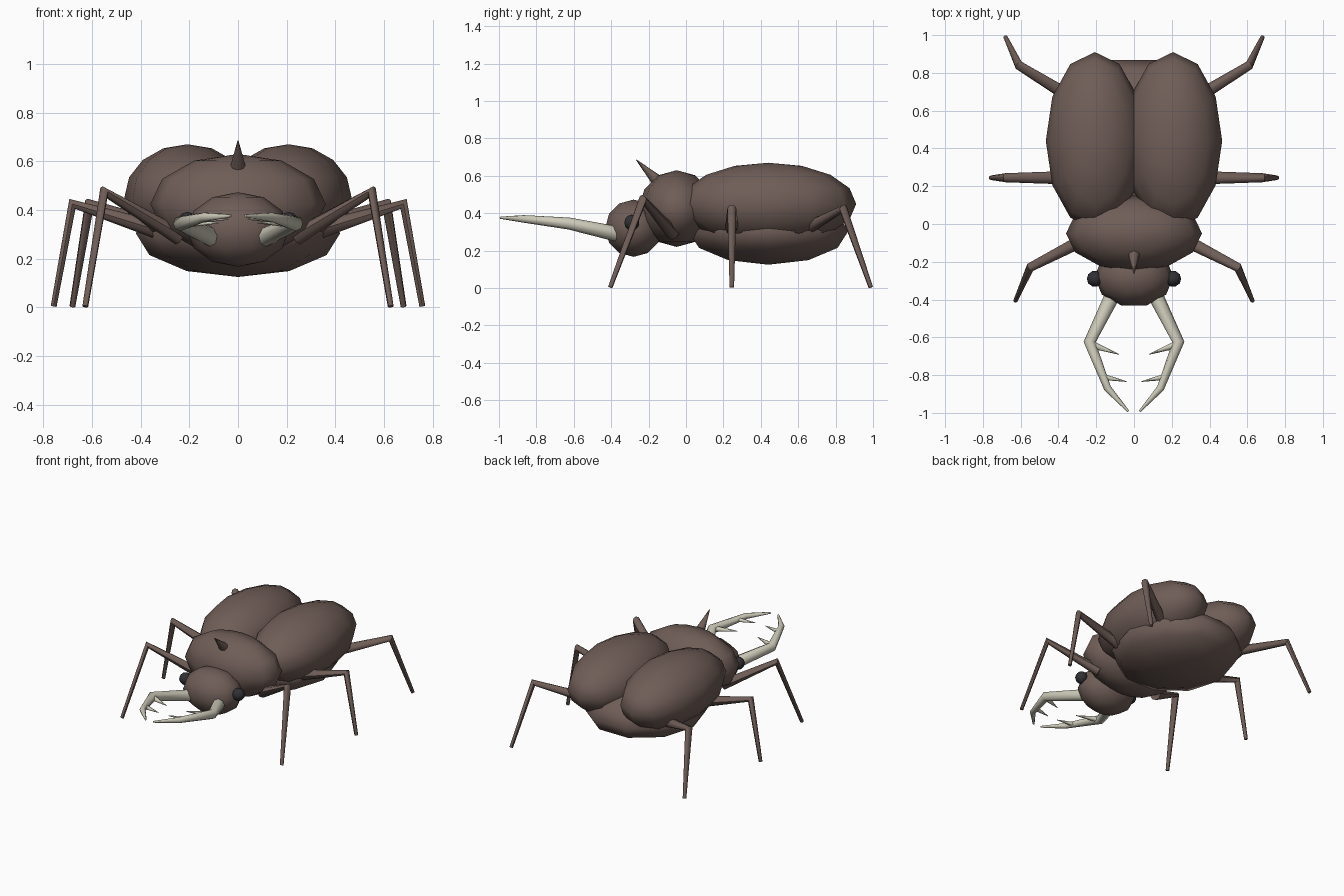
import bpy, bmesh, math
from mathutils import Matrix

if "Cube" in bpy.data.objects:
    bpy.data.objects.remove(bpy.data.objects["Cube"])


def material(name, rgb):
    m = bpy.data.materials.new(name)
    m.diffuse_color = (*rgb, 1)
    m.use_nodes = True
    m.node_tree.nodes["Principled BSDF"].inputs["Base Color"].default_value = m.diffuse_color
    return m


SHELL = material("brown_shell", (0.16, 0.11, 0.095))
BONE = material("pale_horn", (0.62, 0.60, 0.49))
DARK = material("dark_eye", (0.03, 0.03, 0.035))


def add(name, mesh, mat, angle=180):
    ob = bpy.data.objects.new(name, mesh)
    bpy.context.collection.objects.link(ob)
    mesh.materials.clear()
    mesh.materials.append(mat)
    bpy.ops.object.select_all(action='DESELECT')
    ob.select_set(True)
    bpy.context.view_layer.objects.active = ob
    bpy.ops.object.shade_smooth_by_angle(angle=math.radians(angle))
    return ob


def ellipsoid(name, center, radii, segs, rings, mat=SHELL):
    # half-step turn puts a vertex on each side (+-x) for 10-sided bodies
    turn = math.pi / 10 if segs == 10 else 0
    bm = bmesh.new()
    bmesh.ops.create_uvsphere(
        bm, u_segments=segs, v_segments=rings, radius=1,
        matrix=Matrix.Translation(center) @ Matrix.Diagonal((*radii, 1)) @ Matrix.Rotation(turn, 4, 'Z'))
    mesh = bpy.data.meshes.new(name)
    bm.to_mesh(mesh)
    bm.free()
    return add(name, mesh, mat)


def tube(name, points, radii, mat=SHELL):
    # tapered eight-sided limb along a polyline
    cu = bpy.data.curves.new(name, 'CURVE')
    cu.dimensions = '3D'
    cu.bevel_depth = 1
    cu.bevel_resolution = 2
    cu.use_fill_caps = True
    sp = cu.splines.new('POLY')
    sp.points.add(len(points) - 1)
    for p, co, r in zip(sp.points, points, radii):
        p.co = (*co, 1)
        p.radius = r
    tmp = bpy.data.objects.new("tmp", cu)
    bpy.context.collection.objects.link(tmp)
    dg = bpy.context.evaluated_depsgraph_get()
    mesh = bpy.data.meshes.new_from_object(tmp.evaluated_get(dg))
    bpy.data.objects.remove(tmp)
    return add(name, mesh, mat, 50)


# body
ellipsoid("abdomen", (0, 0.44, 0.305), (0.42, 0.45, 0.18), 10, 6)
ellipsoid("thorax", (0, -0.05, 0.425), (0.36, 0.2, 0.205), 12, 6)
ellipsoid("head", (0, -0.28, 0.32), (0.21, 0.16, 0.153), 10, 6)

# spine on the thorax
tube("thorax_spine", [(0, -0.15, 0.57), (0, -0.265, 0.685)], [0.034, 0.002])

LEGS = {
    "front_leg": [(0.24, -0.07, 0.29), (0.55, -0.23, 0.475), (0.627, -0.405, 0.004)],
    "middle_leg": [(0.34, 0.245, 0.32), (0.68, 0.245, 0.425), (0.757, 0.245, 0.004)],
    "rear_leg": [(0.30, 0.65, 0.32), (0.61, 0.84, 0.425), (0.68, 0.988, 0.004)],
}

for side, s in (("left", 1), ("right", -1)):
    def flip(pts):
        return [(s * x, y, z) for x, y, z in pts]

    # wing cases and eyes
    ellipsoid(f"{side}_wing_case", (s * 0.207, 0.44, 0.45), (0.26, 0.47, 0.22), 12, 8)
    ellipsoid(f"{side}_eye", (s * 0.208, -0.29, 0.35), (0.042, 0.042, 0.042), 10, 6, DARK)

    # legs
    for name, pts in LEGS.items():
        tube(f"{side}_{name}", flip(pts), [0.036, 0.024, 0.012])

    # jaws with two inner teeth
    tube(f"{side}_jaw", flip([(0.10, -0.35, 0.285), (0.235, -0.625, 0.345),
                              (0.14, -0.87, 0.37), (0.03, -0.992, 0.376)]),
         [0.042, 0.032, 0.02, 0.006], BONE)
    tube(f"{side}_jaw_tooth_rear", flip([(0.22, -0.64, 0.347), (0.08, -0.69, 0.347)]),
         [0.02, 0.002], BONE)
    tube(f"{side}_jaw_tooth_front", flip([(0.16, -0.81, 0.362), (0.04, -0.834, 0.362)]),
         [0.016, 0.002], BONE)
